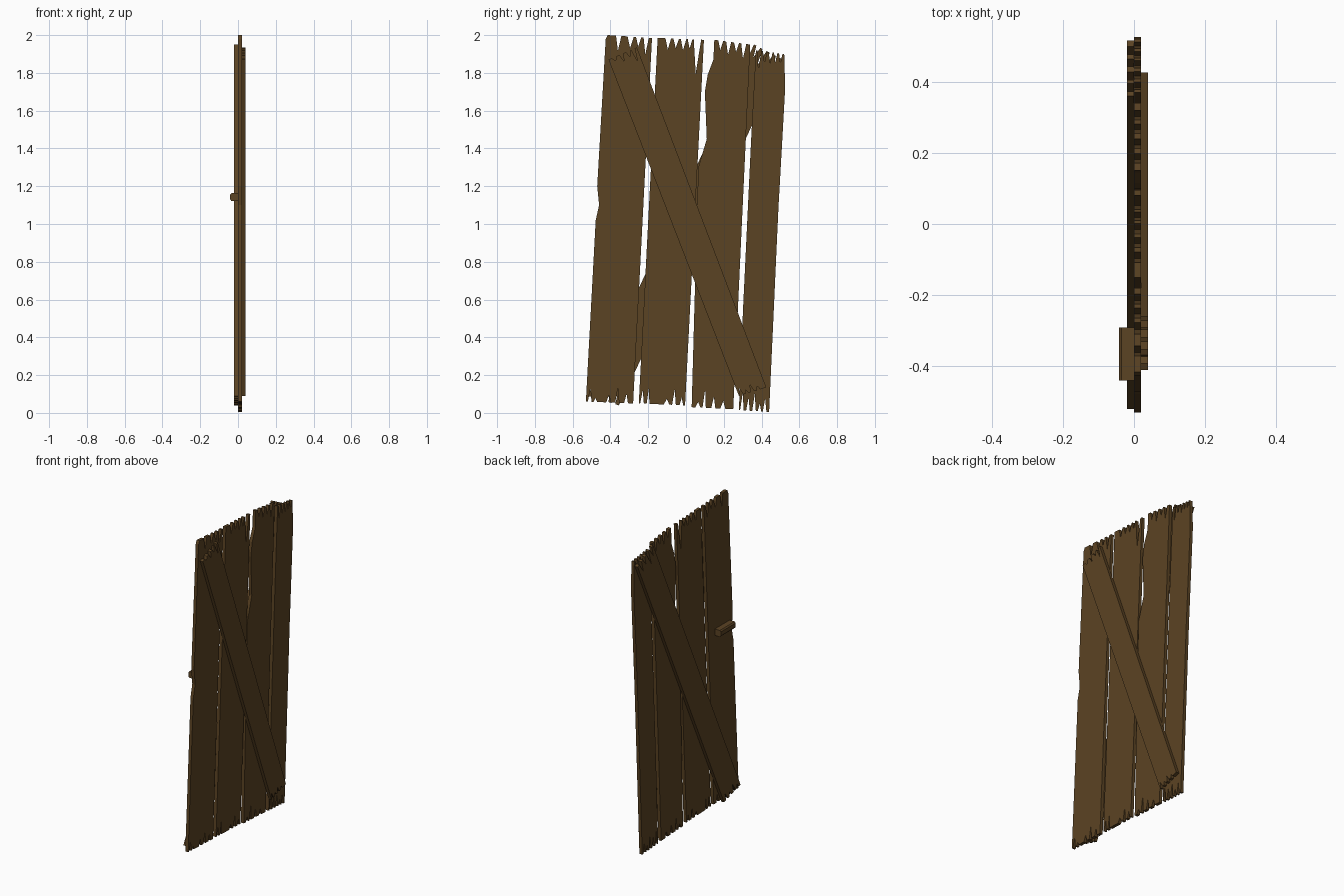
import bpy, bmesh
from mathutils import Vector

wood = bpy.data.materials.new("weathered_brown_wood")
wood.diffuse_color = (0.105, 0.056, 0.017, 1)


def jagged(a, b, inward, notches):
    """Splintered end from a to b; notches are (position, depth, half width)."""
    pts = [a]
    for t, d, w in notches:
        pts += [a.lerp(b, t - w), a.lerp(b, t) + inward * d, a.lerp(b, t + w)]
    return pts + [b]


def make_object(name, bm):
    bmesh.ops.recalc_face_normals(bm, faces=bm.faces)
    me = bpy.data.meshes.new(name)
    bm.to_mesh(me)
    bm.free()
    me.materials.append(wood)
    ob = bpy.data.objects.new(name, me)
    bpy.context.collection.objects.link(ob)
    return ob


def board(name, x0, x1, left, right, bottom, top):
    """Flat board in the YZ plane; left/right edges run bottom to top."""
    left = [Vector(p) for p in left]
    right = [Vector(p) for p in right]
    up = (left[-1] + right[-1] - left[0] - right[0]).normalized()
    outline = jagged(left[0], right[0], up, bottom) + right[1:-1]
    outline += jagged(left[-1], right[-1], -up, top)[::-1] + left[1:-1][::-1]
    bm = bmesh.new()
    face = bm.faces.new([bm.verts.new((x0, p.x, p.y)) for p in outline])
    ext = bmesh.ops.extrude_face_region(bm, geom=[face], use_keep_orig=True)
    moved = [v for v in ext["geom"] if isinstance(v, bmesh.types.BMVert)]
    bmesh.ops.translate(bm, vec=(x1 - x0, 0, 0), verts=moved)
    bmesh.ops.triangulate(bm, faces=[f for f in bm.faces if len(f.verts) > 4])
    return make_object(name, bm)


# four upright planks
board("plank_1", 0, 0.02,
      [(-0.53, 0.06), (-0.478, 1.02), (-0.46, 1.10), (-0.47, 1.20), (-0.425, 1.98), (-0.415, 2.0)],
      [(-0.28, 0.05), (-0.18, 1.985)],
      [(.08, .07, .04), (.2, .02, .04), (.48, .04, .05), (.66, .08, .04), (.85, .05, .04)],
      [(.25, .08, .06), (.52, .06, .07), (.70, .05, .06), (.87, .09, .06)])
board("plank_2", 0, 0.02,
      [(-0.25, 0.05), (-0.15, 1.985)],
      [(-0.005, 0.04), (0.095, 1.975)],
      [(.07, .07, .04), (.2, .08, .03), (.6, .03, .06), (.76, .08, .04), (.92, .04, .04)],
      [(.23, .06, .06), (.40, .05, .06), (.56, .06, .06), (.70, .05, .05), (.86, .18, .08)])
board("plank_3", 0, 0.02,
      [(0.03, 0.03), (0.065, 1.30), (0.11, 1.45), (0.10, 1.70), (0.115, 1.79), (0.145, 1.87), (0.15, 1.975)],
      [(0.25, 0.02), (0.34, 1.95)],
      [(.15, .03, .06), (.30, .10, .04), (.52, .06, .05), (.75, .04, .06)],
      [(.18, .05, .07), (.40, .07, .07), (.62, .05, .07), (.82, .08, .07)])
board("plank_4", 0, 0.02,
      [(0.28, 0.015), (0.302, 0.55), (0.345, 1.45), (0.37, 1.92)],
      [(0.44, 0.005), (0.49, 1.10), (0.496, 1.20), (0.525, 1.72), (0.52, 1.90)],
      [(.1, .09, .06), (.3, .07, .06), (.5, .09, .06), (.68, .04, .06), (.85, .07, .06)],
      [(.12, .10, .07), (.32, .06, .07), (.52, .06, .07), (.70, .05, .06), (.88, .05, .06)])

# crossing diagonal braces, one on each face
board("right_brace", 0.02, 0.04,
      [(0.28, 0.09), (-0.41, 1.87)], [(0.425, 0.135), (-0.26, 1.935)],
      [(.1, .04, .06), (.3, .02, .06), (.5, .04, .06), (.72, .02, .06)],
      [(.2, .02, .08), (.45, .04, .07), (.68, .03, .07), (.86, .07, .06)])
board("left_brace", -0.02, 0,
      [(-0.52, 0.09), (0.36, 1.95)], [(-0.355, 0.04), (0.515, 1.87)],
      [(.15, .03, .06), (.35, .06, .06), (.6, .03, .07), (.82, .05, .06)],
      [(.15, .06, .07), (.36, .09, .07), (.6, .05, .07), (.82, .07, .07)])

# door handle: chamfered bar
profile = [(0, 1.122), (-0.035, 1.122), (-0.042, 1.13), (-0.042, 1.155), (-0.035, 1.163), (0, 1.163)]
bm = bmesh.new()
ends = [[bm.verts.new((x, y, z)) for x, z in profile] for y in (-0.44, -0.29)]
for ring in ends:
    bm.faces.new(ring)
for i in range(len(profile)):
    j = (i + 1) % len(profile)
    bm.faces.new((ends[0][i], ends[0][j], ends[1][j], ends[1][i]))
make_object("handle", bm)
